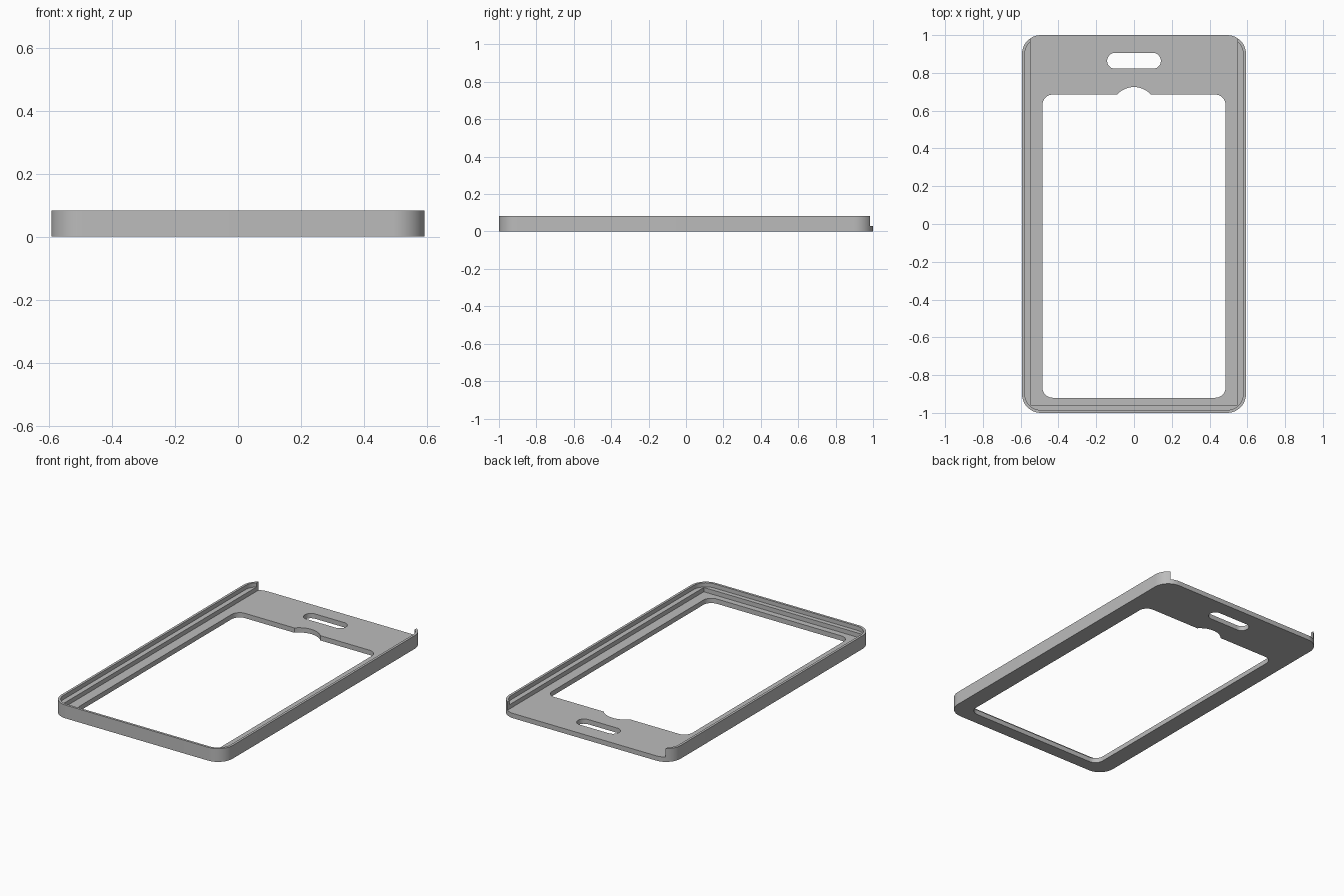
import bpy
import bmesh
from math import sin, cos, pi, asin

if "Cube" in bpy.data.objects:
    bpy.data.objects.remove(bpy.data.objects["Cube"])

HALF_W, HEIGHT, FLOOR, LEDGE = 0.593, 0.083, 0.03, 0.057

grey = bpy.data.materials.new("light grey plastic")
grey.use_nodes = True
colour = (0.5, 0.5, 0.5, 1)
grey.diffuse_color = colour
grey.node_tree.nodes["Principled BSDF"].inputs["Base Color"].default_value = colour


def arc(cx, cy, r, start, end, steps=12):
    return [(cx + r * cos(start + (end - start) * i / steps),
             cy + r * sin(start + (end - start) * i / steps)) for i in range(steps + 1)]


def rounded_rect(half_w, y0, y1, r):
    return (arc(half_w - r, y1 - r, r, 0, pi / 2)
            + arc(r - half_w, y1 - r, r, pi / 2, pi)
            + arc(r - half_w, y0 + r, r, pi, 1.5 * pi)
            + arc(half_w - r, y0 + r, r, 1.5 * pi, 2 * pi))


def prism(name, outline, z0, z1):
    bm = bmesh.new()
    face = bm.faces.new([bm.verts.new((x, y, z0)) for x, y in outline])
    top = bmesh.ops.extrude_face_region(bm, geom=[face])["geom"]
    bmesh.ops.translate(bm, vec=(0, 0, z1 - z0),
                        verts=[v for v in top if isinstance(v, bmesh.types.BMVert)])
    bmesh.ops.recalc_face_normals(bm, faces=bm.faces)
    mesh = bpy.data.meshes.new(name)
    bm.to_mesh(mesh)
    bm.free()
    mesh.materials.append(grey)
    obj = bpy.data.objects.new(name, mesh)
    bpy.context.collection.objects.link(obj)
    return obj


# Tray blank
tray = prism("card_holder_tray", rounded_rect(HALF_W, -1, 1, 0.1), 0, HEIGHT)

# Card pocket, open at the back end
pocket = [(-0.547, -0.957), (0.547, -0.957), (0.547, 1.1), (-0.547, 1.1)]

# Window with a thumb notch in its back edge
notch_r, notch_half, edge = 0.121, 0.09, 0.685
spread = asin(notch_half / notch_r)
window = rounded_rect(0.485, -0.92, edge, 0.055)
notch = arc(0, edge + 0.04 - notch_r, notch_r, pi / 2 - spread, pi / 2 + spread)
window[13:13] = notch

cutters = [
    prism("pocket_cutter", pocket, FLOOR, 0.2),
    prism("rim_step_cutter", rounded_rect(0.578, -0.985, 0.985, 0.085), LEDGE, 0.2),
    prism("window_cutter", window, -0.1, 0.15),
    prism("strap_slot_cutter", rounded_rect(0.142, 0.822, 0.906, 0.0415), -0.1, 0.15),
]

# Cut the tray, then drop the cutters
bpy.context.view_layer.objects.active = tray
tray.select_set(True)
for cutter in cutters:
    mod = tray.modifiers.new(cutter.name, "BOOLEAN")
    mod.operation = "DIFFERENCE"
    mod.solver = "EXACT"
    mod.object = cutter
    bpy.ops.object.modifier_apply(modifier=mod.name)
    bpy.data.objects.remove(cutter)

bpy.ops.object.shade_smooth_by_angle(angle=pi / 6)
